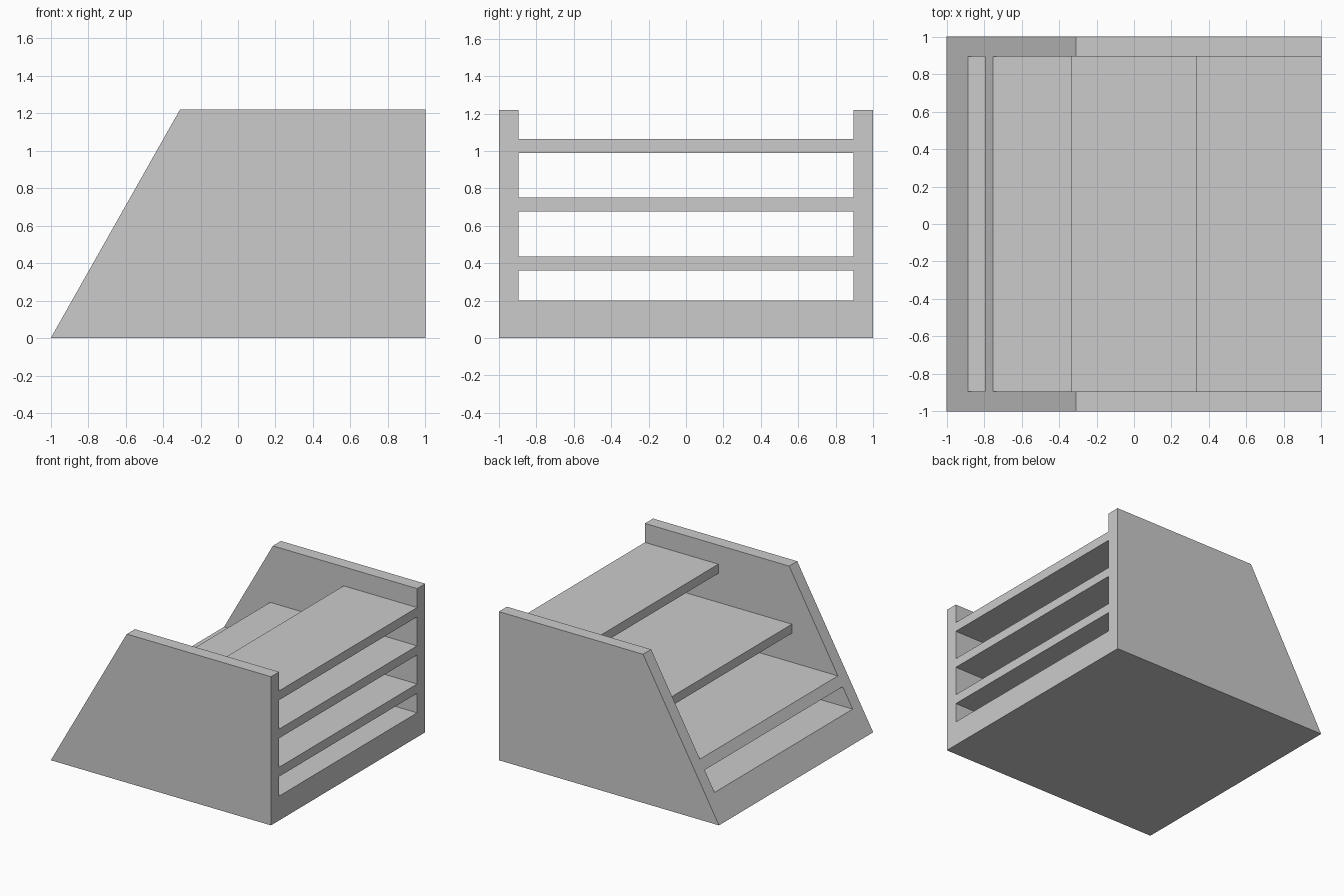
import bpy, bmesh

if "Cube" in bpy.data.objects:
    bpy.data.objects.remove(bpy.data.objects["Cube"])

SLOPE = 0.69 / 1.22   # lean of the sloped front edge
BACK = 1.0            # x of the flush rear faces
INNER = 0.895         # inner face of the side panels


def slope_x(z):
    return -1 + z * SLOPE


def extrude_profile(name, profile, y0, y1):
    """Solid made from an x-z profile swept from y0 to y1."""
    bm = bmesh.new()
    face = bm.faces.new([bm.verts.new((x, y0, z)) for x, z in profile])
    swept = bmesh.ops.extrude_face_region(bm, geom=[face])["geom"]
    verts = [v for v in swept if isinstance(v, bmesh.types.BMVert)]
    bmesh.ops.translate(bm, verts=verts, vec=(0, y1 - y0, 0))
    bmesh.ops.recalc_face_normals(bm, faces=bm.faces)
    mesh = bpy.data.meshes.new(name)
    bm.to_mesh(mesh)
    bm.free()
    obj = bpy.data.objects.new(name, mesh)
    bpy.context.collection.objects.link(obj)
    return obj


def board(name, z0, z1, front=None):
    """Board between the sides; without a front x it follows the slope."""
    f0 = slope_x(z0) if front is None else front
    f1 = slope_x(z1) if front is None else front
    extrude_profile(name, [(f0, z0), (BACK, z0), (BACK, z1), (f1, z1)], -INNER, INNER)


# Side panels
side = [(-1, 0), (BACK, 0), (BACK, 1.22), (slope_x(1.22), 1.22)]
extrude_profile("side_panel_front", side, -1, -INNER)
extrude_profile("side_panel_back", side, INNER, 1)

# Solid base and lowest shelf follow the slope
board("base", 0, 0.2)
board("lower_shelf", 0.36, 0.437)

# Set-back shelves with upright front edges
board("middle_shelf", 0.675, 0.75, -0.335)
board("upper_shelf", 0.988, 1.064, 0.333)
